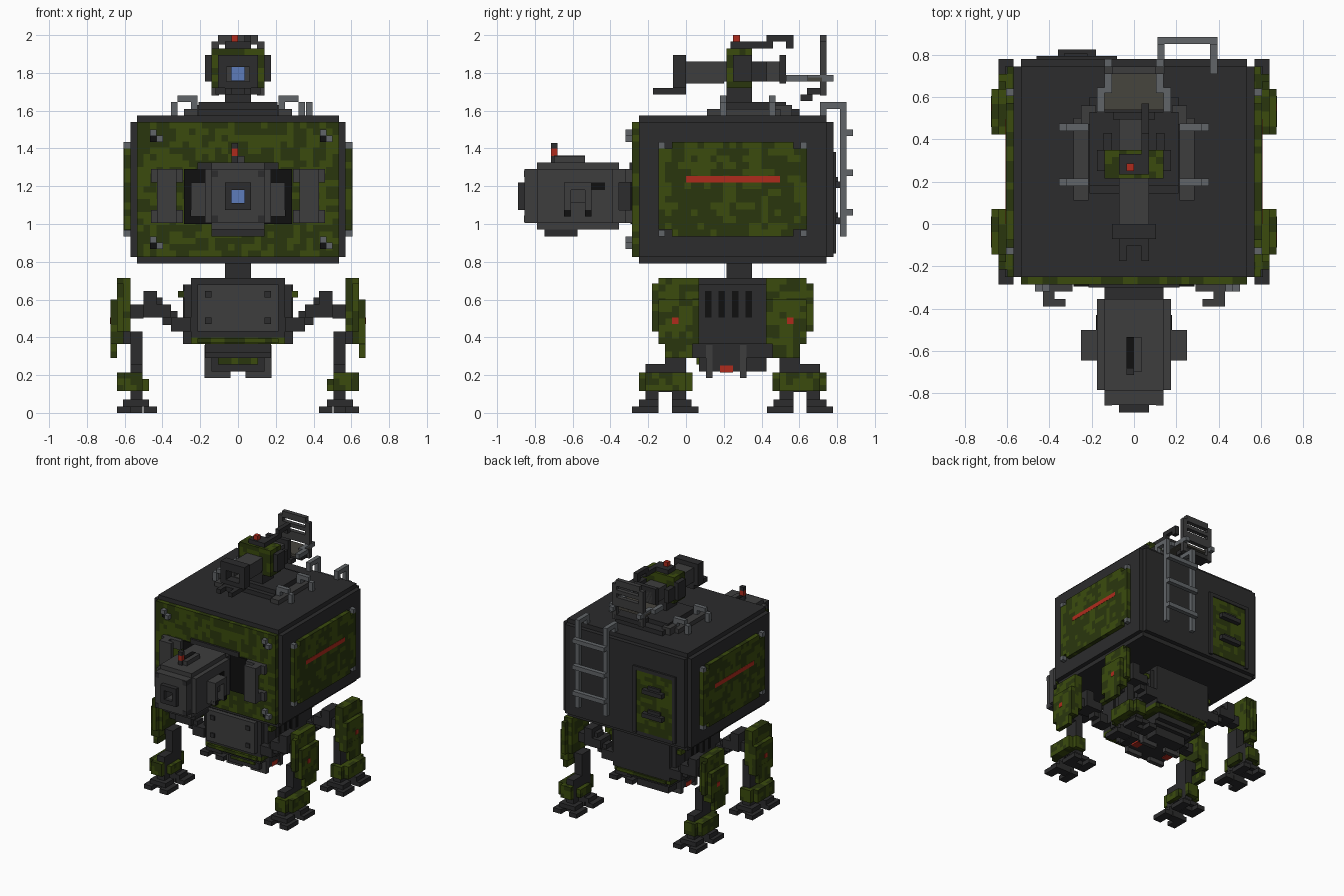
import bpy, bmesh, math
from mathutils import Vector, noise

V = 0.0345          # voxel size
MID = 0.247         # y centre of the four legs


def mat(name, r, g, b):
    m = bpy.data.materials.new(name)
    m.diffuse_color = (r, g, b, 1)
    return m


DARK = mat("dark_metal", .025, .025, .026)
GREY = mat("mid_metal", .047, .047, .048)
LIGHT = mat("light_metal", .12, .13, .14)
BLACK = mat("black", .005, .005, .005)
RED = mat("red", .43, .024, .012)
BLUE = mat("blue_lens", .11, .2, .5)
SEAT = mat("seat_fabric", .062, .058, .048)
CAMO = [mat("olive", .043, .071, .004), mat("dark_olive", .023, .037, .004)]


def add_box(bm, b, camo):
    """Box from (x0,x1,y0,y1,z0,z1); camo boxes get a voxel grid on each face."""
    lo, hi = Vector(b[0::2]), Vector(b[1::2])
    for ax in range(3):
        u, v = (ax + 1) % 3, (ax + 2) % 3
        nu = max(1, round((hi[u] - lo[u]) / V)) if camo else 1
        nv = max(1, round((hi[v] - lo[v]) / V)) if camo else 1
        for side in (lo, hi):
            grid = []
            for i in range(nu + 1):
                row = []
                for j in range(nv + 1):
                    p = Vector()
                    p[ax] = side[ax]
                    p[u] = lo[u] + (hi[u] - lo[u]) * i / nu
                    p[v] = lo[v] + (hi[v] - lo[v]) * j / nv
                    row.append(bm.verts.new(p))
                grid.append(row)
            for i in range(nu):
                for j in range(nv):
                    q = [grid[i][j], grid[i + 1][j], grid[i + 1][j + 1], grid[i][j + 1]]
                    f = bm.faces.new(q if side is hi else q[::-1])
                    if camo:
                        f.material_index = int(noise.noise(f.calc_center_median() * 17) > 0)


def part(name, m, boxes, mx=False, my=False):
    """One object from boxes, optionally mirrored across x=0 and y=MID."""
    boxes = list(boxes)
    if mx:
        boxes += [(-b[1], -b[0]) + b[2:] for b in boxes]
    if my:
        boxes += [b[:2] + (2 * MID - b[3], 2 * MID - b[2]) + b[4:] for b in boxes]
    camo = m is CAMO
    bm = bmesh.new()
    for b in boxes:
        add_box(bm, b, camo)
    me = bpy.data.meshes.new(name)
    bm.to_mesh(me)
    bm.free()
    for k in (m if camo else [m]):
        me.materials.append(k)
    ob = bpy.data.objects.new(name, me)
    bpy.context.collection.objects.link(ob)
    return ob


def tube(w, y0, y1, z0, z1, h, a, b):
    """Four boxes round a square hole: outer half width w, hole half width h, hole z from a to b."""
    return [(-w, w, y0, y1, b, z1), (-w, w, y0, y1, z0, a),
            (-w, -h, y0, y1, a, b), (h, w, y0, y1, a, b)]


# Cabin hull with stepped edges
part("cabin_hull", DARK, [(-.57, .57, -.25, .745, .825, 1.54), (-.535, .535, -.25, .745, .79, 1.575),
                          (-.535, .535, .745, .78, .825, 1.54)])
part("front_armour", CAMO, [(-.535, .535, -.285, -.25, .825, 1.54)])
part("front_bolts", LIGHT, [(x, x + V, -.32, -.285, z, z + V)
                            for x in (-.467, .433) for z in (1.467, .9)])
part("front_bolt_sockets", BLACK, [(x, x + V, -.30, -.285, z, z + V)
                                   for x in (-.467, .433) for z in (1.433, .867)])
part("front_bolt_clamps", LIGHT, [(x, x + V, -.32, -.285, z, z + V)
                                  for x in (-.4325, .467) for z in (1.433, .867)])
# Side armour with bolted corners and a red stripe
part("side_armour", CAMO, [(.57, .605, -.075, .57, .935, 1.435), (.57, .604, -.145, .64, .97, 1.40)], mx=True)
part("side_bolts", LIGHT, [(.57, .606, y, y + V, z, z + V) for y in (-.145, .605) for z in (.935, 1.4)], mx=True)
part("side_stripe", RED, [(.60, .6065, 0, .497, 1.22, 1.253)], mx=True)

# Rear door and ladder
part("rear_door", CAMO, [(-.43, -.11, .77, .788, .86, 1.35)])
part("door_handles", DARK, [b for z in (1.0, 1.19) for b in (
    (-.36, -.18, .788, .825, z, z + V), (-.33, -.22, .788, .805, z + V, z + .06))])
part("door_frame", DARK, [(-.46, -.43, .775, .795, .845, 1.365), (-.11, -.08, .775, .795, .845, 1.365),
                          (-.46, -.08, .775, .795, 1.35, 1.38)])
part("ladder_rails", LIGHT, [b for x in (.11, .36) for b in (
    (x, x + V, .815, .85, .935, 1.645), (x, x + V, .71, .85, 1.61, 1.645), (x, x + V, .71, .745, 1.575, 1.645))])
part("ladder_rungs", LIGHT, [(.11, .395, .85, .885, z, z + V) for z in (1.045, 1.255, 1.467)])

# Main gun with a deep square bore
part("gun_port", BLACK, [(-.285, .285, -.295, -.285, 1.0, 1.29)])
part("gun_port_frame", DARK, [(-.215, .215, -.30, -.285, 1.29, 1.325), (-.14, .14, -.355, -.285, 1.005, 1.29)])
part("gun_housing", GREY, [(-.175, .175, -.62, -.355, 1.005, 1.29), (-.14, .14, -.62, -.355, .97, 1.325)]
     + tube(.175, -.785, -.62, 1.005, 1.29, .035, 1.11, 1.18)
     + tube(.14, -.79, -.62, .97, 1.325, .035, 1.11, 1.18)
     + tube(.14, -.855, -.785, 1.005, 1.29, .035, 1.11, 1.18))
part("gun_muzzle", DARK, tube(.07, -.89, -.855, 1.075, 1.22, .035, 1.11, 1.18))
part("gun_lens", BLUE, [(-.035, .035, -.64, -.62, 1.11, 1.18)])
part("gun_face_bolts", DARK, [(.105, .14, -.858, -.80, z, z + V) for z in (1.01, 1.25)], mx=True)
part("gun_top_rail", GREY, [(-.035, .035, -.70, -.535, 1.325, 1.36)])
part("gun_top_slot", BLACK, [(-.035, 0, -.70, -.535, 1.355, 1.362)])
part("gun_bottom_rail", DARK, [(-.14, .14, -.75, -.575, .935, .97)])
part("gun_sight", RED, [(-.035, 0, -.715, -.68, 1.36, 1.40)])
part("gun_sight_mount", DARK, [(-.035, 0, -.715, -.68, 1.325, 1.36), (-.035, 0, -.715, -.68, 1.40, 1.43)])
part("gun_side_clamps", GREY, [(.175, .25, -.645, -.50, 1.18, 1.22), (.175, .25, -.645, -.61, 1.04, 1.18),
                               (.175, .25, -.535, -.50, 1.04, 1.18), (.175, .215, -.645, -.50, 1.11, 1.22)], mx=True)
part("gun_side_slot", BLACK, [(.17, .179, -.50, -.43, 1.18, 1.22)], mx=True)
part("gun_clamp_tips", BLACK, [(.20, .2515, y, y + V, 1.04, 1.075) for y in (-.645, -.535)], mx=True)
part("front_grab_bars", GREY, [(.29, .46, -.32, -.285, 1.22, 1.29), (.29, .46, -.32, -.285, 1.005, 1.075),
                               (.375, .43, -.39, -.32, 1.22, 1.29), (.375, .43, -.39, -.32, 1.005, 1.075),
                               (.325, .43, -.39, -.355, 1.005, 1.29)], mx=True)

# Pelvis and neck
part("neck", DARK, [(-.07, .07, .215, .35, .70, .80)])
part("pelvis", DARK, [(-.25, .25, -.06, .57, .40, .715), (-.285, .285, -.025, .535, .43, .68)])
part("pelvis_plate", GREY, [(-.215, .215, -.095, -.06, .43, .68)])
part("pelvis_plate_bolts", DARK, [(.14, .175, -.105, -.095, z, z + V) for z in (.47, .61)], mx=True)
part("pelvis_side_plate", DARK, [(.25, .29, .07, .425, .365, .68)], mx=True)
part("side_vents", BLACK, [(.27, .292, y, y + V, .505, .645) for y in (.10, .172, .244, .316)], mx=True)
part("pelvis_trim", CAMO, [(-.25, .25, -.06, .555, .365, .40), (-.215, .215, -.08, .575, .37, .395)])
part("hip_caps", CAMO, [(.285, .318, -.025, .035, .61, .645)], mx=True, my=True)
part("belly_unit", DARK, [(-.175, .175, .035, .46, .29, .365), (-.14, .14, .07, .425, .22, .29),
                          (-.175, .175, .14, .32, .22, .29), (-.175, .175, 0, .5, .32, .365)])
part("belly_slot", CAMO, [(-.105, .105, .055, .075, .255, .29)])
part("belly_skids", GREY, [(.04, .178, y, y + V, .185, .36) for y in (.105, .285)], mx=True)
part("belly_light", RED, [(.12, .177, .18, .25, .215, .25)], mx=True)

# Four legs: arm, thigh armour, shin and foot
part("leg_arms", DARK, [(.25, .355, -.075, .03, .43, .505), (.32, .40, -.06, .015, .465, .54),
                        (.355, .50, -.09, .045, .505, .575), (.43, .50, -.09, .045, .575, .645),
                        (.40, .47, -.06, .015, .54, .61), (.50, .585, -.06, .015, .50, .575)], mx=True, my=True)
part("thigh_armour", CAMO, [(.57, .64, -.145, .07, .43, .715), (.605, .64, -.18, .07, .43, .685),
                            (.605, .674, -.145, .07, .365, .60), (.64, .675, -.11, .035, .29, .43),
                            (.57, .605, -.11, .035, .675, .715)], mx=True, my=True)
part("thigh_light", RED, [(.66, .6765, -.075, -.04, .47, .505)], mx=True, my=True)
part("shins", DARK, [(.505, .645, -.075, .0, .365, .43), (.505, .57, -.11, -.0, .25, .43),
                     (.505, .57, -.215, -.0, .11, .26)], mx=True, my=True)
part("shin_guards", CAMO, [(.54, .64, -.215, .0, .115, .215), (.505, .60, -.25, -.215, .115, .215),
                           (.505, .60, 0, .035, .115, .215), (.47, .505, -.18, -.04, .115, .18)],
     mx=True, my=True)
part("feet", DARK, [(.505, .57, -.215, -.145, .0, .115), (.505, .57, -.075, 0, .0, .115),
                    (.47, .61, -.25, -.145, .035, .07), (.47, .61, -.075, .03, .035, .07),
                    (.57, .64, -.285, -.145, 0, .035), (.43, .50, -.285, -.145, 0, .035),
                    (.57, .64, -.075, .065, 0, .035), (.43, .50, -.075, .065, 0, .035)], mx=True, my=True)

# Roof turret: base, grab handles, gun, seat
part("turret_base", DARK, [(-.21, .21, .145, .60, 1.575, 1.61), (-.21, .21, .18, .53, 1.61, 1.645),
                           (-.07, .07, .215, .35, 1.60, 1.76)])
part("turret_side_rails", GREY, [(.215, .285, .11, .50, 1.575, 1.61), (.18, .25, .47, .56, 1.575, 1.63)], mx=True)
part("roof_handles", LIGHT, [b for y in (.18, .44) for b in (
    (.215, .32, y, y + V, 1.645, 1.68), (.215, .25, y, y + V, 1.60, 1.66),
    (.32, .355, y, y + V, 1.575, 1.645))], mx=True)
part("turret_barrel", GREY, [(-.07, .07, .2, .53, 1.755, 1.86)] + tube(.07, 0, .2, 1.745, 1.86, .035, 1.76, 1.83))
part("turret_muzzle", DARK, [(-.07, -.035, -.175, 0, 1.685, 1.72), (.035, .07, -.175, 0, 1.685, 1.72),
                             (-.07, .07, -.105, 0, 1.685, 1.72)]
     + tube(.105, -.07, 0, 1.72, 1.895, .06, 1.755, 1.83))
part("turret_lens", BLUE, [(-.035, .035, .16, .2, 1.76, 1.83)])
part("turret_shield", CAMO, [(-.14, .14, .215, .35, 1.86, 1.93), (-.14, -.07, .215, .35, 1.72, 1.86),
                             (.07, .14, .215, .35, 1.72, 1.86)])
part("turret_shield_sides", DARK, [(.14, .175, .25, .35, 1.755, 1.895), (.105, .145, .35, .43, 1.755, 1.86)], mx=True)
part("turret_cap", DARK, [(-.07, .07, .235, .33, 1.93, 1.965)])
part("turret_beacon", RED, [(-.035, 0, .25, .285, 1.965, 2.0)])
part("turret_receiver", DARK, [(-.10, .10, .495, .53, 1.745, 1.895)])
part("periscope_arm", DARK, [(.035, .07, .32, .46, 1.93, 1.965), (.035, .07, .425, .46, 1.95, 2.0),
                             (.035, .07, .46, .57, 1.965, 2.0), (.035, .07, .53, .57, 1.93, 1.965)])
part("seat", SEAT, [(-.14, .14, .54, .72, 1.755, 1.775)])
part("seat_base", DARK, [(-.12, .12, .64, .745, 1.685, 1.72), (-.05, .05, .605, .67, 1.65, 1.685)])
part("seat_arms", LIGHT, [(.14, .175, .53, .645, 1.755, 1.79), (.105, .14, .62, .78, 1.755, 1.79)], mx=True)
part("seat_back", GREY, [(-.14, .14, .71, .745, 1.79, 1.86), (-.14, .14, .71, .745, 1.89, 1.92),
                         (-.105, .105, .71, .745, 1.95, 2.0), (-.14, -.10, .71, .745, 1.68, 1.965),
                         (.10, .14, .71, .745, 1.68, 1.965)])
